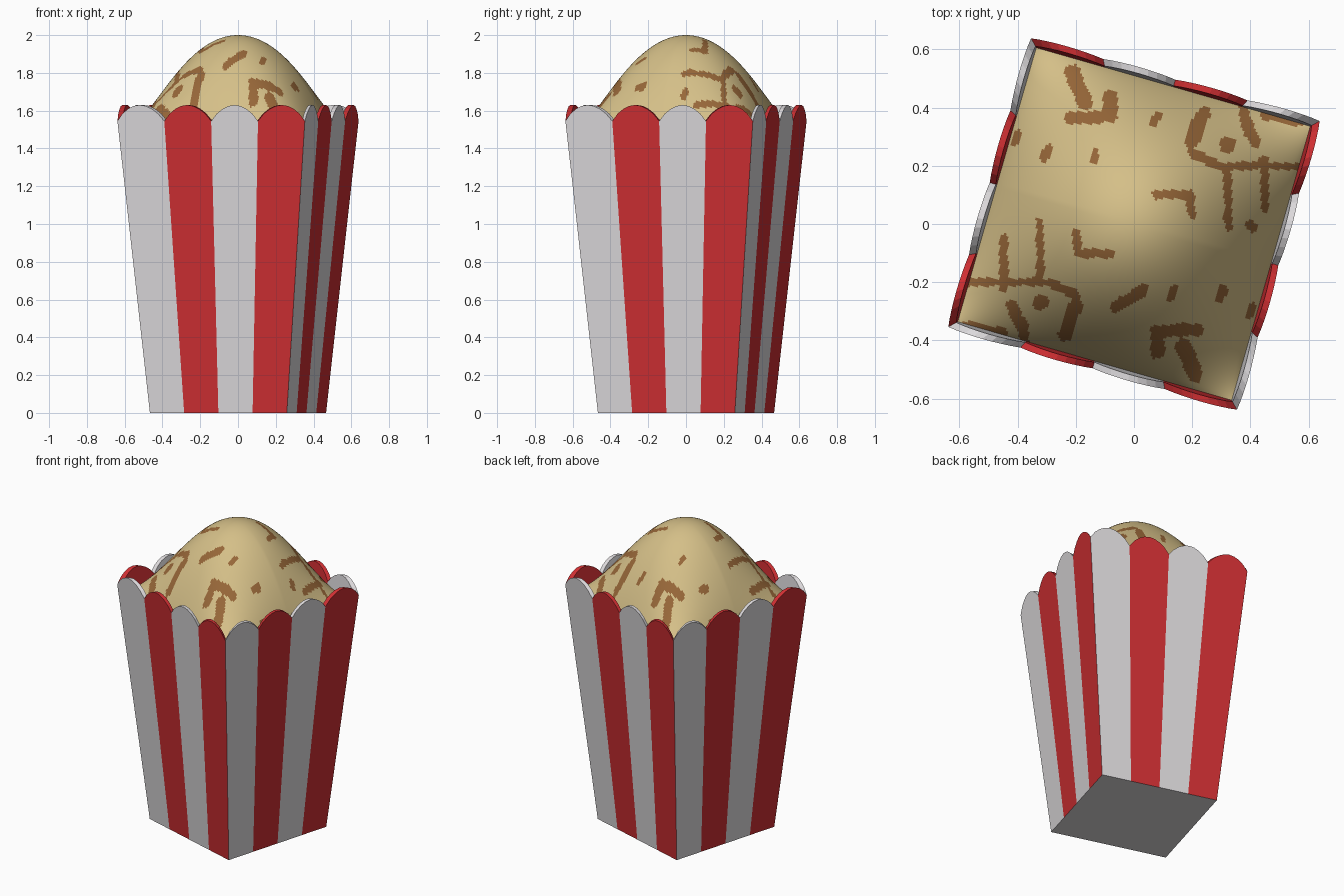
import bpy, bmesh, math
from mathutils import Vector, noise

if "Cube" in bpy.data.objects:
    bpy.data.objects.remove(bpy.data.objects["Cube"])

ROT = math.radians(-16)
NOTCH, LIFT, THICK = 1.545, 0.085, 0.022
STRIPES, SEG = 4, 8


def material(name, rgb):
    m = bpy.data.materials.new(name)
    m.diffuse_color = (*rgb, 1)
    m.use_nodes = True
    m.node_tree.nodes["Principled BSDF"].inputs["Base Color"].default_value = m.diffuse_color
    return m


white = material("off_white", (0.72, 0.70, 0.715))
red = material("red", (0.62, 0.028, 0.032))
tan = material("butter_tan", (0.66, 0.52, 0.245))
brown = material("toasted_brown", (0.31, 0.135, 0.04))


def half_side(z):
    return 0.377 + 0.139 * z / NOTCH


def turn(x, y, z, extra=0.0):
    a = ROT + extra
    c, s = math.cos(a), math.sin(a)
    return Vector((x * c - y * s, x * s + y * c, z))


def make_object(name, bm, mats):
    me = bpy.data.meshes.new(name)
    bm.to_mesh(me)
    bm.free()
    for m in mats:
        me.materials.append(m)
    ob = bpy.data.objects.new(name, me)
    bpy.context.collection.objects.link(ob)
    return ob


# Striped tapering carton with a scalloped rim; one side is turned four times
bm = bmesh.new()
for side in range(4):
    ang = side * math.pi / 2
    cols = []
    for i in range(STRIPES * SEG + 1):
        s = -1 + 2 * i / (STRIPES * SEG)
        z = NOTCH + LIFT * max(0, math.sin(math.pi * (i % SEG) / SEG)) ** 0.8
        col = []
        for h, t in ((0, 0), (z, 0), (z, THICK), (0.02, THICK)):
            w = half_side(h) - t
            col.append(bm.verts.new(turn(s * w, -w, h, ang)))
        cols.append(col)
    for i in range(STRIPES * SEG):
        a, b = cols[i], cols[i + 1]
        for k in range(3):
            f = bm.faces.new((a[k], b[k], b[k + 1], a[k + 1]))
            f.material_index = (i // SEG) % 2
bmesh.ops.remove_doubles(bm, verts=bm.verts, dist=1e-5)
# Closed floor, outside and inside
for h, t in ((0, 0), (0.02, THICK)):
    w = half_side(h) - t
    pts = [(-w, -w), (w, -w), (w, w), (-w, w)]
    if h == 0:
        pts.reverse()
    bm.faces.new([bm.verts.new(turn(x, y, h)) for x, y in pts])
make_object("carton", bm, [white, red])

# Toasted patches: strokes (x1, y1, x2, y2, radius) seen from above
strokes = [
    (-.21, .52, -.17, .42, .028), (-.22, .36, -.08, .37, .022),
    (-.08, .37, -.08, .44, .024), (-.31, .22, -.29, .26, .014),
    (-.14, .22, -.13, .25, .014), (-.41, .28, -.40, .31, .013),
    (.12, .50, .26, .46, .022), (.20, .28, .24, .38, .024),
    (.32, .27, .325, .275, .026), (.20, .25, .29, .20, .017),
    (.29, .20, .57, .20, .014), (.37, .45, .38, .36, .015),
    (.38, .36, .42, .28, .02), (.32, .19, .325, -.01, .013),
    (.45, .22, .45, .05, .014), (.45, .37, .58, .35, .015),
    (.08, .10, .19, .10, .015), (.19, .10, .20, .03, .015),
    (.26, .46, .37, .42, .013),
]
both = strokes + [(-a, -b, -c, -d, r) for a, b, c, d, r in strokes]
both += [(-.06, -.28, .03, -.23, .02), (.07, .35, .08, .37, .015),
         (.40, 0, .41, -.01, .014)]


def is_toasted(p):
    q = Vector((p.x, p.y, 0))
    wob = 0.008 * noise.noise(q * 22)
    for x1, y1, x2, y2, r in both:
        a, d = Vector((x1, y1, 0)), Vector((x2 - x1, y2 - y1, 0))
        t = min(1, max(0, (q - a).dot(d) / d.length_squared))
        if (q - a - d * t).length < r + wob:
            return True
    return False


# Popcorn heap: square-based dome with a soft ridge across it
N, BASE = 110, 1.5
bm = bmesh.new()
w = half_side(BASE) - THICK + 0.002
grid = []
for j in range(N + 1):
    v = -1 + 2 * j / N
    row = []
    for i in range(N + 1):
        u = -1 + 2 * i / N
        dome = max(0, (1 - u * u) * (1 - v * v)) ** 0.9
        ridge = 0.16 * abs(v) * (1 - v * v) * u * u * (1 - u * u)
        row.append(bm.verts.new(turn(u * w, v * w, BASE + (2 - BASE) * dome - ridge)))
    grid.append(row)
for j in range(N):
    for i in range(N):
        f = bm.faces.new((grid[j][i], grid[j][i + 1], grid[j + 1][i + 1], grid[j + 1][i]))
        f.smooth = True
        f.material_index = int(is_toasted(f.calc_center_median()))
make_object("popcorn_heap", bm, [tan, brown])
